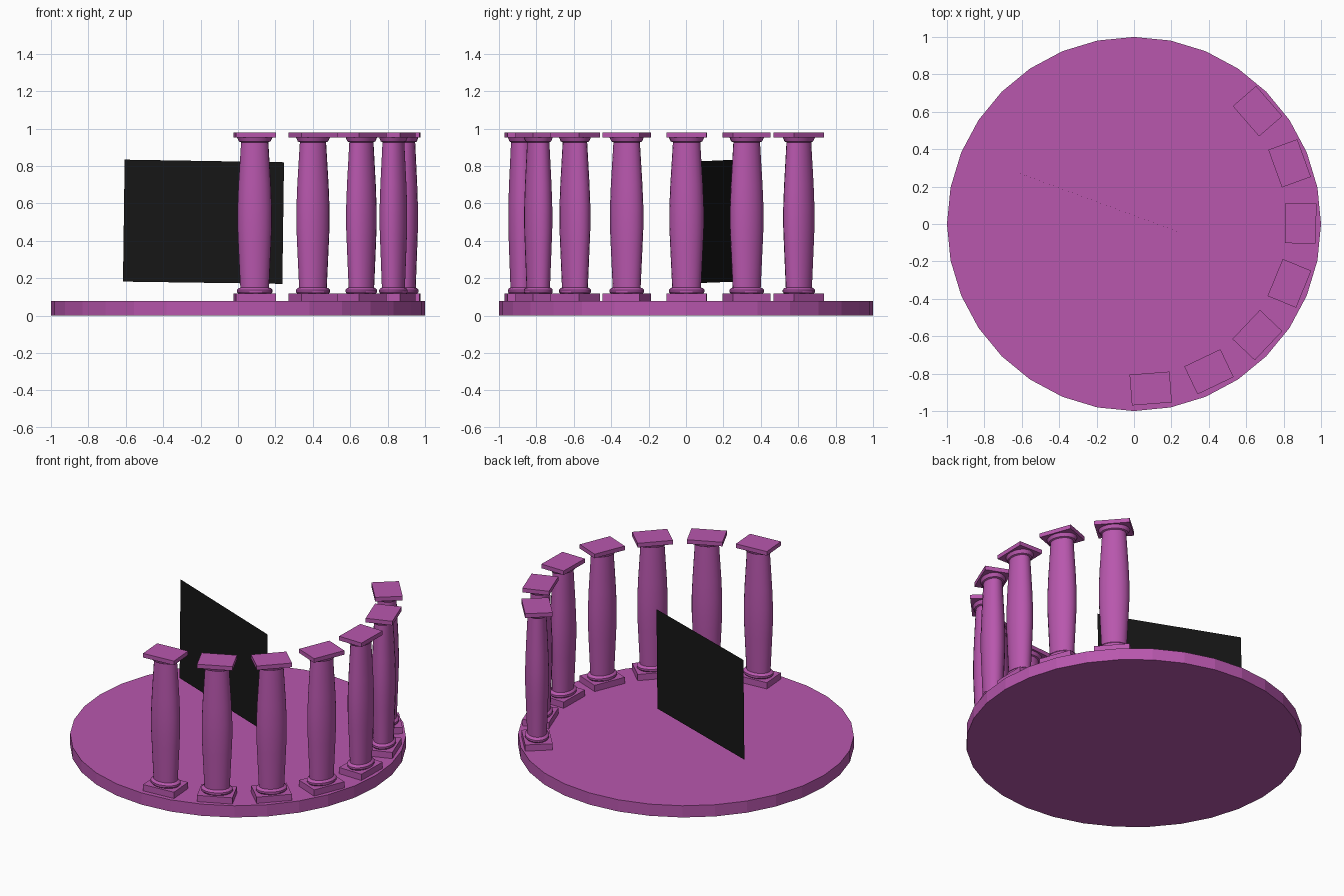
import bpy, math
from mathutils import Matrix

if "Cube" in bpy.data.objects:
    bpy.data.objects.remove(bpy.data.objects["Cube"])


def material(name, color):
    m = bpy.data.materials.new(name)
    m.diffuse_color = color
    m.use_nodes = True
    m.node_tree.nodes["Principled BSDF"].inputs["Base Color"].default_value = m.diffuse_color
    return m


PINK = material("magenta_stone", (0.48, 0.095, 0.42, 1))
BLACK = material("black_panel", (0.008, 0.008, 0.008, 1))


def add_object(name, verts, faces, mat):
    me = bpy.data.meshes.new(name)
    me.from_pydata(verts, [], faces)
    me.materials.append(mat)
    ob = bpy.data.objects.new(name, me)
    bpy.context.collection.objects.link(ob)
    return ob


def lathe(profile, sides, phase=0.0, sx=1.0, sy=1.0):
    """Closed solid of revolution from (radius, z) points."""
    verts, faces = [], []
    for r, z in profile:
        for k in range(sides):
            a = phase + 2 * math.pi * k / sides
            verts.append((r * sx * math.cos(a), r * sy * math.sin(a), z))
    for i in range(len(profile) - 1):
        for k in range(sides):
            n = (k + 1) % sides
            b, t = i * sides, (i + 1) * sides
            faces.append((b + k, b + n, t + n, t + k))
    faces.append(tuple(reversed(range(sides))))
    top = (len(profile) - 1) * sides
    faces.append(tuple(range(top, top + sides)))
    return verts, faces


# Round base
add_object("base_disc", *lathe([(1, 0), (1, 0.077)], 32), PINK)

# Column profiles: slightly flattened in the radial direction
FLAT = 0.77
SHAFT = [(0.088, 0.118), (0.095, 0.126), (0.095, 0.138), (0.086, 0.147),
         (0.077, 0.15), (0.088, 0.38), (0.092, 0.47), (0.092, 0.58),
         (0.087, 0.70), (0.073, 0.927), (0.084, 0.931), (0.095, 0.953)]
HALF = 0.107 * math.sqrt(2)
BLOCKS = {"column_plinth": [(HALF, 0.077), (HALF, 0.118)],
          "column_cap": [(HALF, 0.953), (HALF, 0.98)]}

# Seven columns along the rim
for i in range(7):
    ang = math.radians(-84.2 + 21.1 * i)
    rad = 0.884 + 0.0018 * i
    place = (Matrix.Translation((rad * math.cos(ang), rad * math.sin(ang), 0))
             @ Matrix.Rotation(ang - math.radians(1.4), 4, 'Z'))
    shaft = add_object(f"column_shaft_{i + 1}", *lathe(SHAFT, 20, 0, FLAT, 1), PINK)
    shaft.matrix_world = place
    bpy.ops.object.select_all(action='DESELECT')
    shaft.select_set(True)
    bpy.context.view_layer.objects.active = shaft
    bpy.ops.object.shade_smooth_by_angle(angle=math.radians(30))
    for name, prof in BLOCKS.items():
        block = add_object(f"{name}_{i + 1}", *lathe(prof, 4, math.pi / 4, FLAT, 1), PINK)
        block.matrix_world = place

# Thin upright panel floating over the base
add_object("dark_panel",
           [(-0.615, 0.272, 0.182), (0.237, -0.042, 0.17),
            (0.246, -0.045, 0.82), (-0.606, 0.269, 0.834)],
           [(0, 1, 2, 3)], BLACK)
